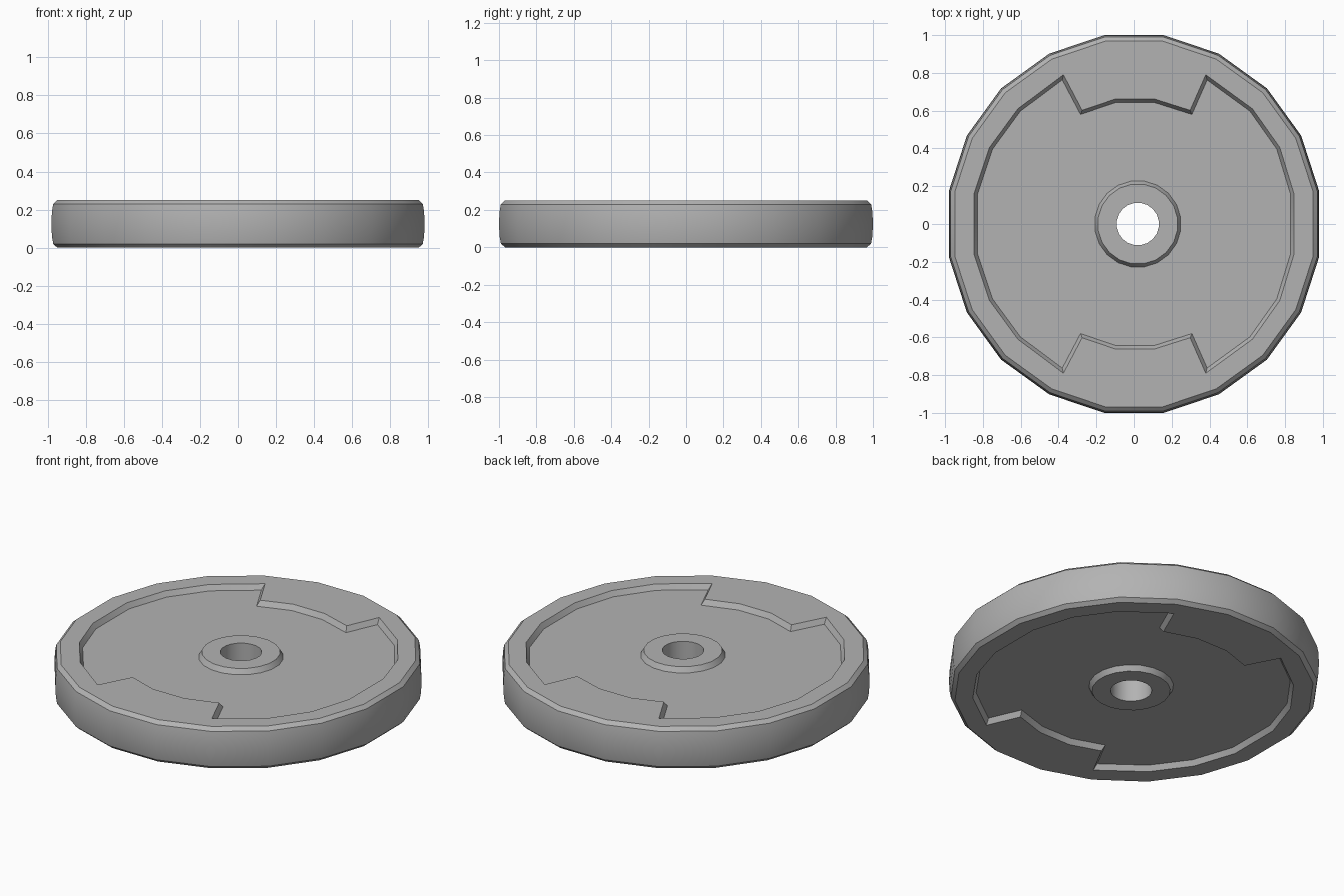
import bpy, bmesh
from math import cos, sin, pi
from mathutils import Vector

if "Cube" in bpy.data.objects:
    bpy.data.objects.remove(bpy.data.objects["Cube"])

MID, TOP, FLOOR = 0.125, 0.25, 0.22


def ring(n, r, cx=0.0):
    return [Vector((cx + r * cos((i + .5) * 2 * pi / n),
                    r * sin((i + .5) * 2 * pi / n))) for i in range(n)]


def inset(pts, d):
    """Mitred inward offset of a counter-clockwise outline."""
    out = []
    for i, p in enumerate(pts):
        a = (p - pts[i - 1]).normalized()
        b = (pts[(i + 1) % len(pts)] - p).normalized()
        na, nb = Vector((-a.y, a.x)), Vector((-b.y, b.x))
        out.append(p + (na + nb) * d / (1 + na.dot(nb)))
    return out


bm = bmesh.new()


def loop(pts, z):
    vs = [bm.verts.new((p.x, p.y, z)) for p in pts]
    return vs, [bm.edges.new((vs[i - 1], vs[i])) for i in range(len(vs))]


def wall(a, b):
    for i in range(len(a[0])):
        bm.faces.new((a[0][i - 1], a[0][i], b[0][i], b[0][i - 1]))


def flat(a, b):
    bmesh.ops.triangle_fill(bm, edges=a[1] + b[1], use_beauty=True,
                            use_dissolve=False, normal=(0, 0, 1))


def below(upper):
    """Close an upper outline with its mirror image in y."""
    return [Vector(p) for p in upper] + [Vector((x, -y)) for x, y in reversed(upper)]


# Outer tread: 20 sides, slightly rounded, with a chamfered shoulder
quarter = [(.98, .175), (.885, .468), (.704, .718), (.449, .902), (.156, 1.0)]
rim = below(quarter + [(-x, y) for x, y in reversed(quarter)])
tread = [loop([p * s for p in rim], z) for s, z in
         ((1.0, MID), (0.997, 0.19), (0.99, 0.23), (0.968, TOP))]
for a, b in zip(tread, tread[1:]):
    wall(a, b)

# Recess outline with two raised pads, counter-clockwise from the right
right = [(.847, .16), (.772, .405), (.627, .61), (.38, .79), (.297, .602), (.108, .662)]
left = [(-.098, .662), (-.275, .602), (-.374, .79), (-.615, .61), (-.765, .405), (-.847, .16)]
outline = below(right + left)
rim_edge = loop(outline, TOP)
floor_edge = loop(inset(outline, 0.018), FLOOR)
flat(tread[-1], rim_edge)
wall(rim_edge, floor_edge)

# Hub and axle hole
hub = [loop(ring(20, r, 0.02), z) for r, z in
       ((.23, FLOOR), (.213, TOP), (.113, TOP), (.113, MID))]
flat(floor_edge, hub[0])
for a, b in zip(hub, hub[1:]):
    wall(a, b)

# Mirror the upper half to make the underside
half = bm.verts[:] + bm.edges[:] + bm.faces[:]
for v in bmesh.ops.duplicate(bm, geom=half)["geom"]:
    if isinstance(v, bmesh.types.BMVert):
        v.co.z = 2 * MID - v.co.z
bmesh.ops.remove_doubles(bm, verts=bm.verts[:], dist=1e-4)
bmesh.ops.recalc_face_normals(bm, faces=bm.faces[:])

mesh = bpy.data.meshes.new("wheel_disc")
bm.to_mesh(mesh)
bm.free()
wheel = bpy.data.objects.new("wheel_disc", mesh)
bpy.context.collection.objects.link(wheel)

# Darker grey finish
grey = bpy.data.materials.new("dark_grey")
grey.diffuse_color = (0.45, 0.45, 0.45, 1)
grey.use_nodes = True
grey.node_tree.nodes["Principled BSDF"].inputs["Base Color"].default_value = grey.diffuse_color
mesh.materials.append(grey)

bpy.context.view_layer.objects.active = wheel
wheel.select_set(True)
bpy.ops.object.shade_smooth_by_angle(angle=0.5)
